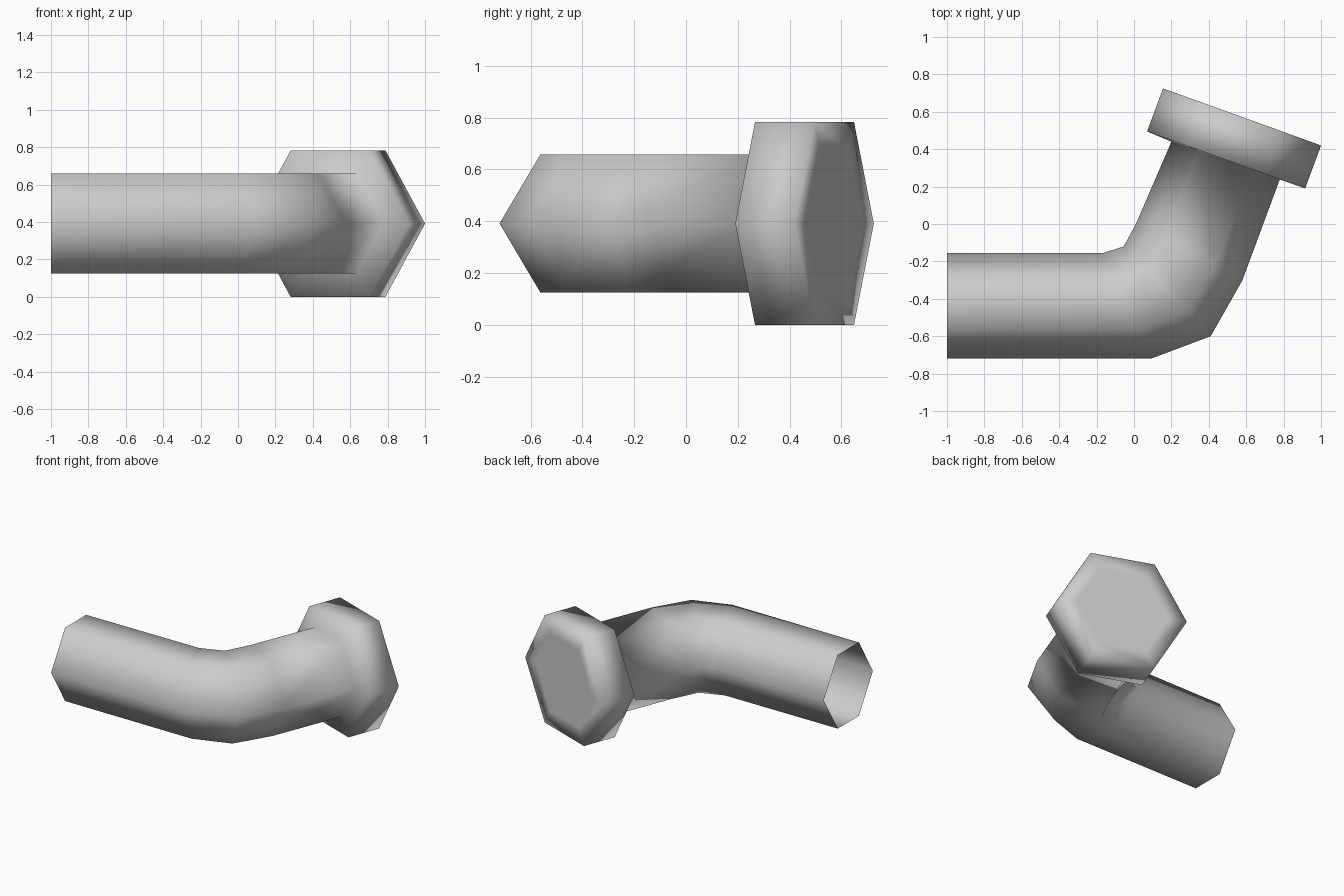
import bpy
import bmesh
from mathutils import Vector

if "Cube" in bpy.data.objects:
    bpy.data.objects.remove(bpy.data.objects["Cube"])

MID_Z = 0.391

# Each section: outer corner xy, inner corner xy, half height, corner inset fraction
SECTIONS = [
    ((-1.0, -0.72), (-1.0, -0.155), 0.267, 0.285),    # open pipe end
    ((0.09, -0.72), (-0.165, -0.155), 0.267, 0.28),   # start of elbow
    ((0.41, -0.60), (-0.055, -0.12), 0.267, 0.27),    # elbow middle
    ((0.58, -0.30), (0.01, 0.0), 0.267, 0.26),        # end of elbow
    ((0.78, 0.24), (0.20, 0.44), 0.267, 0.25),        # pipe meets head
    ((0.915, 0.19), (0.07, 0.495), 0.391, 0.25),      # head, pipe side
    ((1.0, 0.42), (0.155, 0.725), 0.391, 0.25),       # head, far side
]


def hexagon(bm, outer, inner, half, inset):
    """Upright six-sided ring spanning the outer and inner corners."""
    o, i = Vector((*outer, MID_Z)), Vector((*inner, MID_Z))
    up = Vector((0, 0, half))
    a, b = o.lerp(i, inset), o.lerp(i, 1 - inset)
    return [bm.verts.new(p) for p in (o, a + up, b + up, i, b - up, a - up)]


def bridge(bm, r, s):
    for k in range(6):
        n = (k + 1) % 6
        bm.faces.new((r[k], s[k], s[n], r[n]))


bm = bmesh.new()
rings = [hexagon(bm, *s) for s in SECTIONS]

# Flat inset panel on the far side of the head
centre = sum((v.co for v in rings[-1]), Vector()) / 6
rings.append([bm.verts.new(centre.lerp(v.co, 0.72)) for v in rings[-1]])

for r, s in zip(rings, rings[1:]):
    bridge(bm, r, s)
bm.faces.new(list(reversed(rings[-1])))
for f in bm.faces:
    f.smooth = True

mesh = bpy.data.meshes.new("bent_pipe_with_hex_head")
bm.to_mesh(mesh)
bm.free()

grey = bpy.data.materials.new("light_grey")
grey.diffuse_color = (0.6, 0.6, 0.6, 1)
grey.use_nodes = True
grey.node_tree.nodes["Principled BSDF"].inputs["Base Color"].default_value = grey.diffuse_color
mesh.materials.append(grey)
obj = bpy.data.objects.new("bent_pipe_with_hex_head", mesh)
bpy.context.collection.objects.link(obj)
